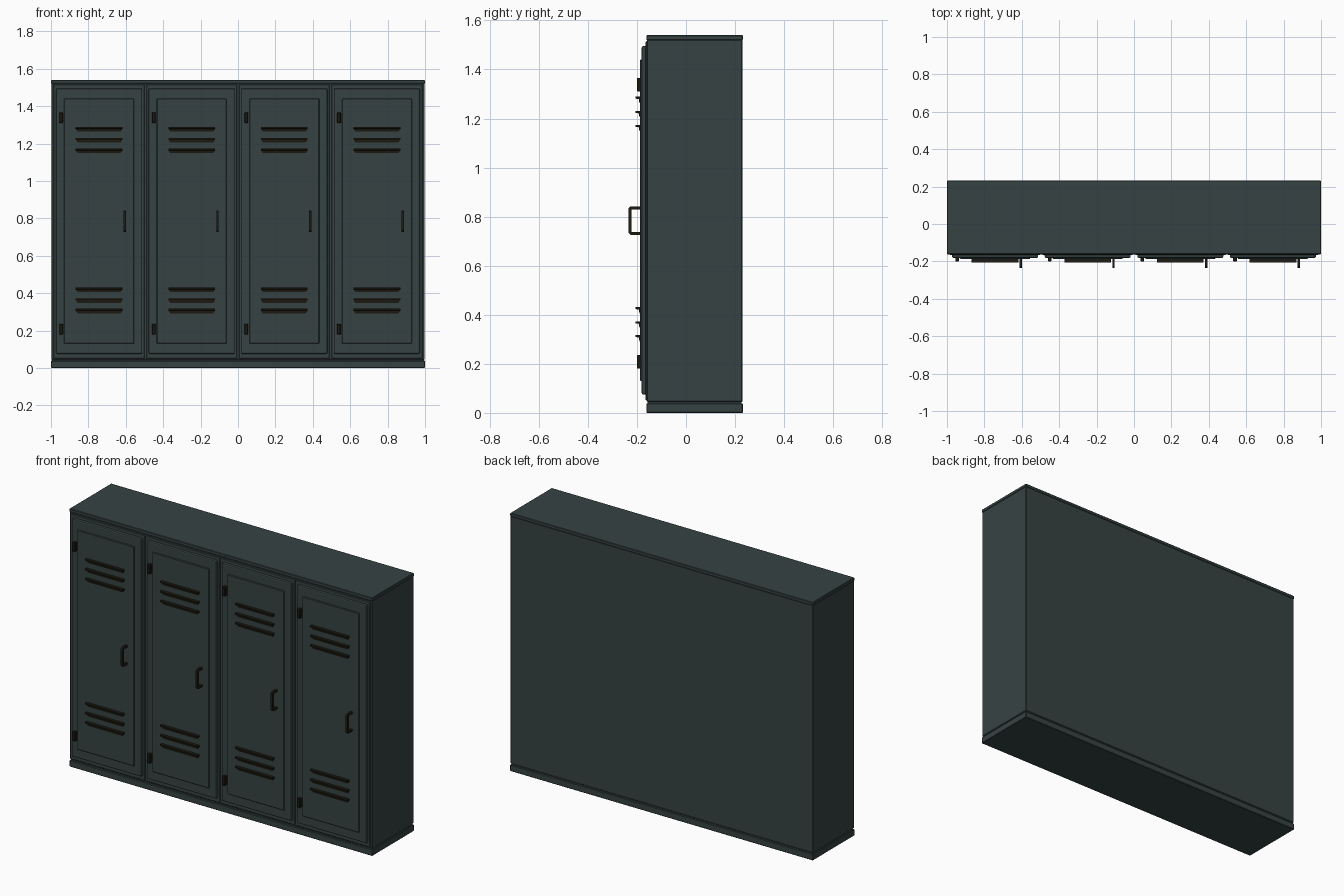
import bpy, bmesh
from mathutils import Vector

if "Cube" in bpy.data.objects:
    bpy.data.objects.remove(bpy.data.objects["Cube"])


def material(name, rgb):
    m = bpy.data.materials.new(name)
    m.diffuse_color = (*rgb, 1)
    m.use_nodes = True
    m.node_tree.nodes["Principled BSDF"].inputs["Base Color"].default_value = m.diffuse_color
    return m


SLATE = material("slate_paint", (0.037, 0.055, 0.055))
DARK = material("dark_metal", (0.013, 0.011, 0.006))


def finish(name, bm, mat, bevel=0.0, segments=1):
    bmesh.ops.recalc_face_normals(bm, faces=bm.faces)
    me = bpy.data.meshes.new(name)
    bm.to_mesh(me)
    bm.free()
    me.materials.append(mat)
    ob = bpy.data.objects.new(name, me)
    bpy.context.collection.objects.link(ob)
    if bevel:
        mod = ob.modifiers.new("bevel", 'BEVEL')
        mod.width = bevel
        mod.segments = segments
    return ob


def box(name, x, y, z, mat, bevel=0.0, segments=1):
    """Box from (min, max) ranges on each axis."""
    bm = bmesh.new()
    bmesh.ops.create_cube(bm, size=1)
    for v in bm.verts:
        v.co = Vector([r[0] + (c + 0.5) * (r[1] - r[0]) for c, r in zip(v.co, (x, y, z))])
    return finish(name, bm, mat, bevel, segments)


def louver(name, cx, z):
    """Hooded slat: L profile with a back plate narrowing downwards."""
    profile = [(-0.18, 0), (-0.205, 0), (-0.205, -0.008), (-0.192, -0.010),
               (-0.190, -0.025), (-0.18, -0.025)]
    bm = bmesh.new()
    rings = []
    for s in (-1, 1):
        rings.append([bm.verts.new((cx + s * (0.125 + (dz + 0.008) * 0.5 if dz < -0.01 else 0.125 * s * s)
                                    if dz >= -0.01 else cx + s * 0.115, y, z + dz))
                      for y, dz in profile])
    n = len(profile)
    # right-hand ring sits at +x, left-hand ring at -x
    for s, ring in zip((-1, 1), rings):
        for v, (y, dz) in zip(ring, profile):
            v.co.x = cx + s * (0.125 if dz > -0.02 else 0.115)
        bm.faces.new(ring)
    for i in range(n):
        j = (i + 1) % n
        bm.faces.new((rings[0][i], rings[0][j], rings[1][j], rings[1][i]))
    return finish(name, bm, DARK)


def handle(name, x):
    """Square-section U pull, extruded along x."""
    pts = [(-0.185, 0.842), (-0.226, 0.842), (-0.234, 0.834), (-0.234, 0.734), (-0.226, 0.726),
           (-0.185, 0.726), (-0.185, 0.738), (-0.222, 0.738), (-0.222, 0.830), (-0.185, 0.830)]
    bm = bmesh.new()
    face = bm.faces.new([bm.verts.new((x - 0.0065, y, z)) for y, z in pts])
    ext = bmesh.ops.extrude_face_region(bm, geom=[face], use_keep_orig=True)
    verts = [g for g in ext["geom"] if isinstance(g, bmesh.types.BMVert)]
    bmesh.ops.translate(bm, verts=verts, vec=(0.013, 0, 0))
    return finish(name, bm, DARK)


# cabinet carcass
box("plinth", (-1, 1), (-0.162, 0.232), (0, 0.039), SLATE, 0.003)
box("plinth_groove", (-0.994, 0.994), (-0.156, 0.226), (0.03, 0.06), SLATE)
box("cabinet_body", (-0.998, 0.998), (-0.16, 0.23), (0.045, 1.522), SLATE, 0.003)
box("top_panel", (-1, 1), (-0.162, 0.232), (1.52, 1.54), SLATE, 0.003)

# four locker units
for i in range(4):
    cx = -0.7425 + 0.495 * i
    n = f"_{i + 1}"
    box("door_frame" + n, (cx - 0.243, cx + 0.243), (-0.165, -0.15), (0.05, 1.515), SLATE, 0.003)
    box("door" + n, (cx - 0.23, cx + 0.23), (-0.181, -0.155), (0.075, 1.495), SLATE, 0.007, 2)
    box("door_panel" + n, (cx - 0.187, cx + 0.187), (-0.188, -0.17), (0.13, 1.44), SLATE, 0.003)
    for k, z in enumerate((0.18, 1.31)):
        box(f"hinge{n}_{k + 1}", (cx - 0.213, cx - 0.193), (-0.2, -0.175), (z, z + 0.056), DARK, 0.003)
    for k, z in enumerate((0.317, 0.373, 0.431, 1.174, 1.231, 1.289)):
        louver(f"louver{n}_{k + 1}", cx, z)
    handle("handle" + n, cx + 0.138)
